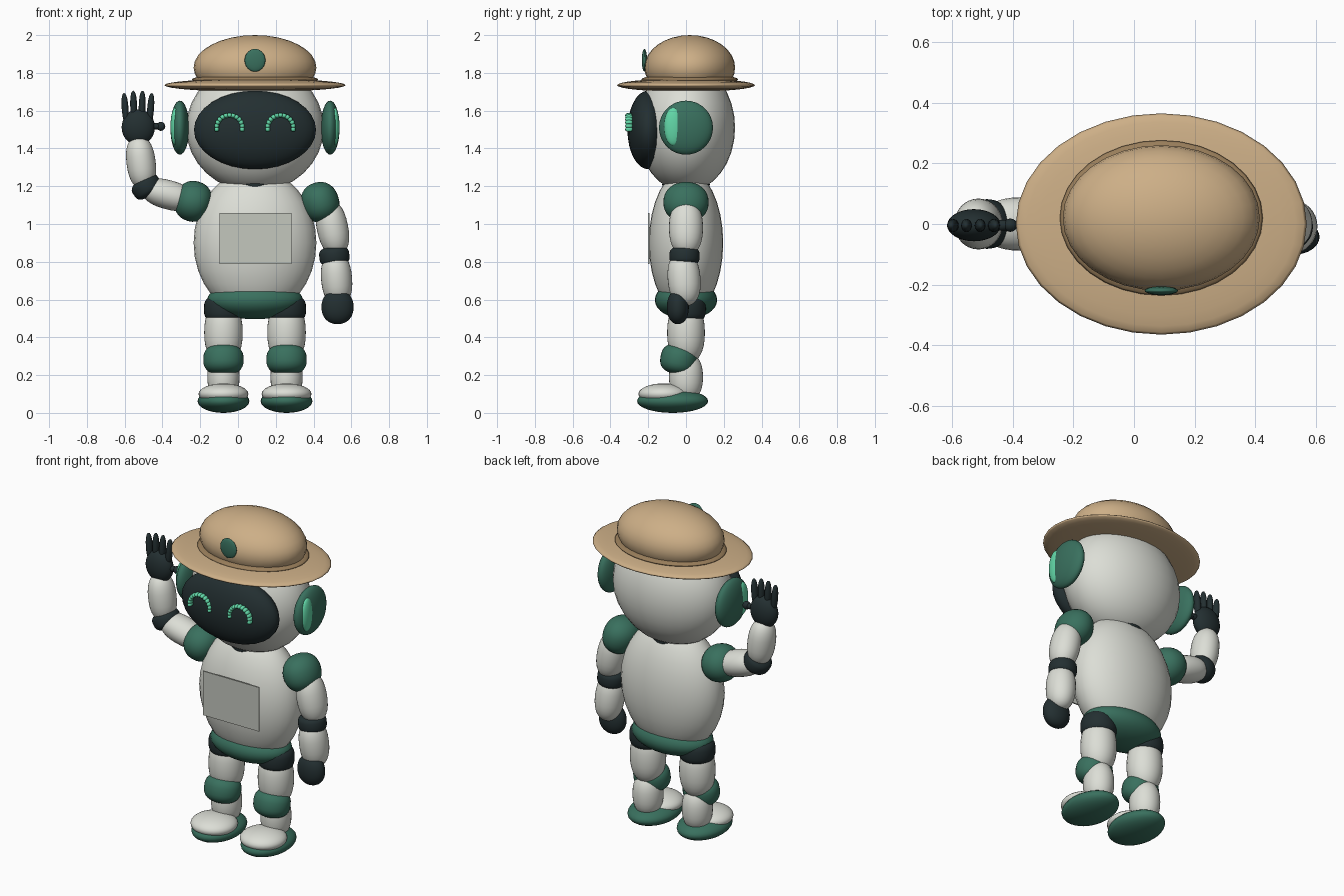
import bpy, bmesh, math
from mathutils import Vector

if "Cube" in bpy.data.objects:
    bpy.data.objects.remove(bpy.data.objects["Cube"])


def colour(name, rgb):
    m = bpy.data.materials.new(name)
    lin = [(c / 255 / 12.92 if c < 11 else ((c / 255 + 0.055) / 1.055) ** 2.4) for c in rgb]
    m.diffuse_color = (*lin, 1)
    m.use_nodes = True
    m.node_tree.nodes["Principled BSDF"].inputs["Base Color"].default_value = m.diffuse_color
    return m


WHITE = colour("shell white", (220, 222, 214))
PANEL = colour("panel grey", (196, 199, 190))
GREEN = colour("deep green", (57, 112, 94))
DARK = colour("charcoal", (35, 47, 49))
MINT = colour("mint glow", (98, 216, 168))
TAN = colour("straw tan", (205, 175, 135))
BAND = colour("band brown", (152, 125, 90))
CX = 0.09  # body centre line


def blob(name, mat, loc, size, rot=(0, 0, 0), n=2.0, seg=32, rings=16):
    """Lathed superellipse: n=2 is an ellipsoid, larger n is a rounded barrel."""
    bm = bmesh.new()
    loops = []
    for i in range(1, rings):
        a = -math.pi / 2 + math.pi * i / rings
        r = math.cos(a) ** (2 / n)
        z = math.copysign(abs(math.sin(a)) ** (2 / n), a)
        loops.append([bm.verts.new((size[0] * r * math.cos(t), size[1] * r * math.sin(t), size[2] * z))
                      for t in (2 * math.pi * k / seg for k in range(seg))])
    low, high = bm.verts.new((0, 0, -size[2])), bm.verts.new((0, 0, size[2]))
    for k in range(seg):
        j = (k + 1) % seg
        for a, b in zip(loops, loops[1:]):
            bm.faces.new((a[k], a[j], b[j], b[k]))
        bm.faces.new((low, loops[0][j], loops[0][k]))
        bm.faces.new((high, loops[-1][k], loops[-1][j]))
    for f in bm.faces:
        f.smooth = True
    me = bpy.data.meshes.new(name)
    bm.to_mesh(me)
    bm.free()
    me.materials.append(mat)
    ob = bpy.data.objects.new(name, me)
    ob.location, ob.rotation_euler = loc, rot
    bpy.context.collection.objects.link(ob)
    return ob


# Hat
blob("hat_brim", TAN, (CX, 0, 1.735), (0.48, 0.365, 0.035))
blob("hat_band", BAND, (CX, 0.02, 1.765), (0.335, 0.256, 0.03))
blob("hat_crown", TAN, (CX, 0.02, 1.828), (0.325, 0.24, 0.172))
blob("hat_badge", GREEN, (CX, -0.22, 1.867), (0.055, 0.014, 0.06))

# Head, visor and neck
blob("head", WHITE, (CX, 0, 1.51), (0.365, 0.26, 0.34))
blob("visor", DARK, (CX, -0.2, 1.498), (0.323, 0.11, 0.208))
blob("neck", DARK, (CX, 0, 1.208), (0.12, 0.126, 0.05), n=3)

# Smiling eyes made of beads along an arc
for side in (-1, 1):
    for i in range(13):
        a = math.radians(-8 + 196 * i / 12)
        blob("eye_bead", MINT,
             (CX + side * 0.135 + 0.068 * math.cos(a), -0.302, 1.51 + 0.066 * math.sin(a)),
             (0.013, 0.02, 0.011), rot=(0, -a, 0), n=3, seg=12, rings=8)

# Ear discs with a glowing front crescent
for side in (-1, 1):
    blob("ear", GREEN, (CX + side * 0.398, 0, 1.51), (0.05, 0.143, 0.143))
    blob("ear_light", MINT, (CX + side * 0.423, -0.066, 1.515), (0.0245, 0.05, 0.1))

# Torso, chest plate and pelvis
blob("torso", WHITE, (CX, 0, 0.9), (0.325, 0.197, 0.39))
bpy.ops.mesh.primitive_cube_add(size=1, location=(CX + 0.002, -0.197, 0.922))
plate = bpy.context.object
plate.name = "chest_plate"
plate.scale = (0.38, 0.008, 0.27)
plate.data.materials.append(PANEL)
blob("pelvis", GREEN, (CX, 0, 0.598), (0.253, 0.165, 0.102))

# Legs
for side in (-1, 1):
    x = CX + side * 0.167
    blob("hip_joint", DARK, (x, 0.003, 0.55), (0.103, 0.102, 0.075), n=3)
    blob("thigh", WHITE, (x, 0, 0.425), (0.102, 0.1, 0.165), n=2.3)
    blob("knee", GREEN, (x, -0.038, 0.283), (0.107, 0.098, 0.08), rot=(-0.2, 0, 0), n=2.6)
    blob("shin", WHITE, (x, 0, 0.19), (0.085, 0.09, 0.13), n=2.3)
    blob("shoe_upper", WHITE, (x, -0.12, 0.1), (0.132, 0.132, 0.056))
    blob("shoe_sole", GREEN, (x, -0.071, 0.0625), (0.137, 0.188, 0.0625))

# Lowered arm
blob("lowered_shoulder", GREEN, (0.435, 0, 1.115), (0.1, 0.12, 0.107), rot=(0, -0.3, 0), n=2.2)
blob("lowered_upper_arm", WHITE, (0.5, 0, 0.98), (0.083, 0.09, 0.15), rot=(0, -0.2, 0), n=2.3)
blob("lowered_elbow", DARK, (0.51, -0.008, 0.83), (0.08, 0.08, 0.05), rot=(0, -0.1, 0), n=3.2)
blob("lowered_forearm", WHITE, (0.522, -0.01, 0.71), (0.082, 0.087, 0.145), rot=(0.08, -0.08, 0), n=2.3)
blob("lowered_hand", DARK, (0.527, -0.043, 0.56), (0.085, 0.058, 0.09), n=2.2)

# Raised arm
blob("raised_shoulder", GREEN, (-0.237, 0, 1.12), (0.108, 0.118, 0.098), rot=(0, -1.3, 0), n=2.2)
blob("raised_upper_arm", WHITE, (-0.37, 0, 1.155), (0.077, 0.088, 0.14), rot=(0, -1.3, 0), n=2.4)
blob("raised_elbow", DARK, (-0.485, 0, 1.197), (0.08, 0.082, 0.05), rot=(0, -0.6, 0), n=3)
blob("raised_forearm", WHITE, (-0.513, 0, 1.325), (0.077, 0.084, 0.14), rot=(0, -0.13, 0), n=2.4)
blob("raised_palm", DARK, (-0.528, -0.004, 1.512), (0.088, 0.053, 0.095))

# Fingers and thumb of the raised hand
for i in range(4):
    u = i - 1.5
    blob("finger", DARK, (-0.53 + u * 0.045, -0.005, 1.625 - 0.006 * u * u),
         (0.018, 0.022, 0.082), rot=(0, 0.05 * u, 0), n=2.3, seg=16, rings=10)
blob("thumb", DARK, (-0.435, -0.004, 1.517), (0.017, 0.018, 0.045), rot=(0, math.pi / 2, 0), seg=16, rings=10)
blob("thumb_tip", DARK, (-0.408, -0.004, 1.517), (0.023, 0.022, 0.024), seg=16, rings=10)
